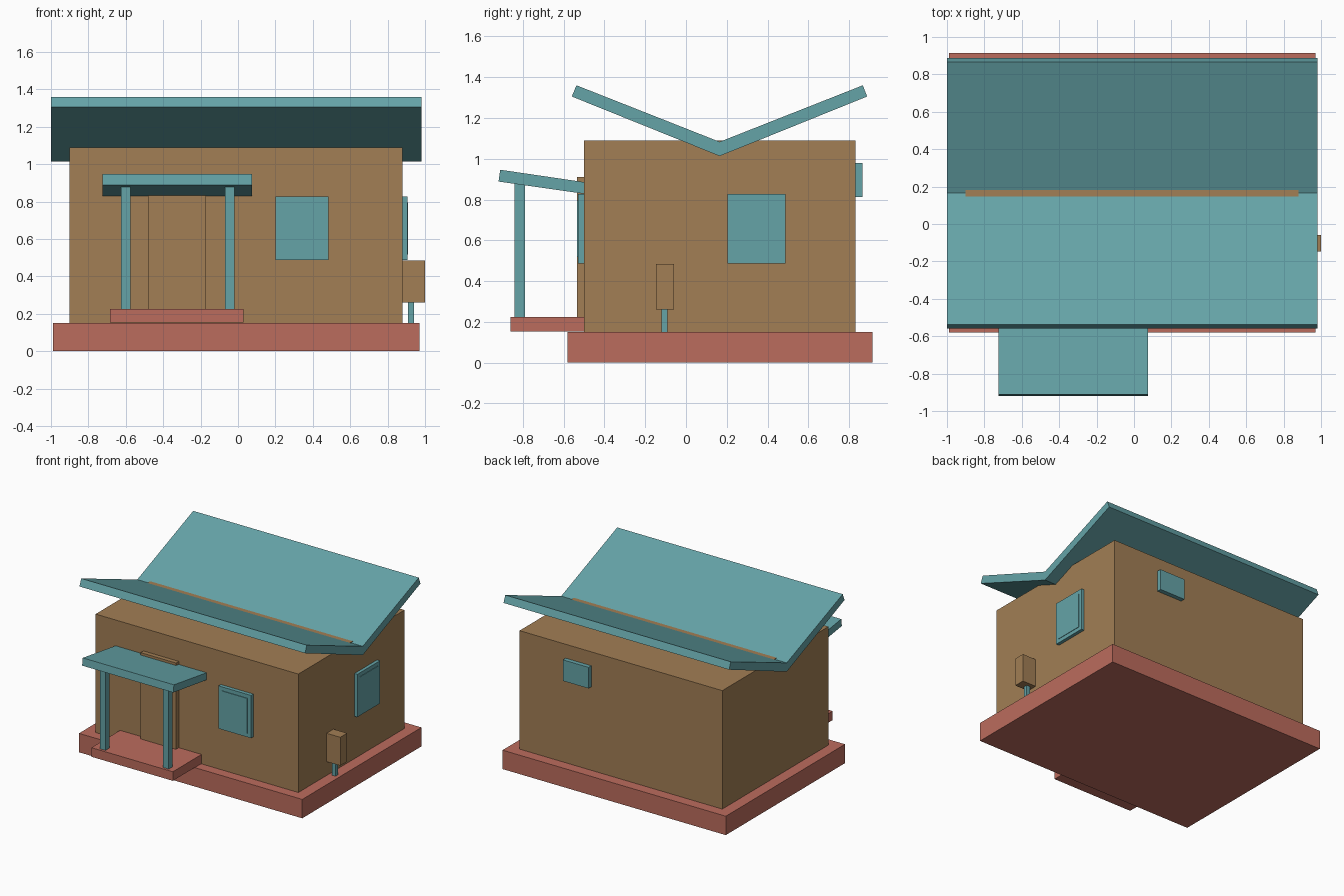
import bpy

if "Cube" in bpy.data.objects:
    bpy.data.objects.remove(bpy.data.objects["Cube"])


def material(name, color):
    m = bpy.data.materials.new(name)
    m.diffuse_color = (*color, 1)
    m.use_nodes = True
    m.node_tree.nodes["Principled BSDF"].inputs["Base Color"].default_value = m.diffuse_color
    return m


BROWN = material("wall_brown", (0.36, 0.21, 0.09))
TEAL = material("trim_teal", (0.13, 0.37, 0.39))
RED = material("base_red", (0.50, 0.15, 0.11))


def extrude_x(name, profile, x0, x1, mat):
    """Extrude a (y, z) profile along x."""
    n = len(profile)
    verts = [(x, y, z) for x in (x0, x1) for y, z in profile]
    faces = [tuple(reversed(range(n))), tuple(range(n, 2 * n))]
    faces += [(i, (i + 1) % n, n + (i + 1) % n, n + i) for i in range(n)]
    me = bpy.data.meshes.new(name)
    me.from_pydata(verts, [], faces)
    me.materials.append(mat)
    ob = bpy.data.objects.new(name, me)
    bpy.context.collection.objects.link(ob)
    return ob


def box(name, x, y, z, mat):
    profile = [(y[0], z[0]), (y[1], z[0]), (y[1], z[1]), (y[0], z[1])]
    return extrude_x(name, profile, x[0], x[1], mat)


# Foundation and house body
box("foundation", (-0.99, 0.97), (-0.58, 0.915), (0, 0.15), RED)
box("walls", (-0.90, 0.88), (-0.50, 0.83), (0.15, 1.09), BROWN)

# Butterfly roof, valley just below the wall top
roof = [(-0.56, 1.305), (0.165, 1.013), (0.888, 1.305),
        (0.867, 1.36), (0.165, 1.083), (-0.537, 1.36)]
extrude_x("butterfly_roof", roof, -1.0, 0.98, TEAL)

# Porch: slab, posts, sloping canopy, door
box("porch_slab", (-0.685, 0.03), (-0.86, -0.50), (0.153, 0.225), RED)
for side, x in (("left", -0.60), ("right", -0.045)):
    box(f"porch_post_{side}", (x - 0.025, x + 0.025), (-0.84, -0.79), (0.22, 0.89), TEAL)
canopy = [(-0.919, 0.888), (-0.49, 0.827), (-0.49, 0.884), (-0.911, 0.946)]
extrude_x("porch_canopy", canopy, -0.725, 0.075, TEAL)
box("door", (-0.48, -0.17), (-0.535, -0.49), (0.155, 0.91), BROWN)

# Windows, with thin raised panes on the two larger ones
box("front_window", (0.20, 0.485), (-0.53, -0.49), (0.487, 0.826), TEAL)
box("front_window_pane", (0.23, 0.455), (-0.535, -0.50), (0.517, 0.796), TEAL)
box("side_window", (0.87, 0.906), (0.203, 0.487), (0.487, 0.826), TEAL)
box("side_window_pane", (0.88, 0.91), (0.233, 0.457), (0.517, 0.796), TEAL)
box("back_window", (0.25, 0.475), (0.82, 0.865), (0.813, 0.98), TEAL)

# Utility box on its post at the side wall
box("utility_box", (0.88, 1.0), (-0.146, -0.06), (0.26, 0.485), BROWN)
box("utility_box_post", (0.91, 0.94), (-0.12, -0.09), (0.15, 0.265), TEAL)
